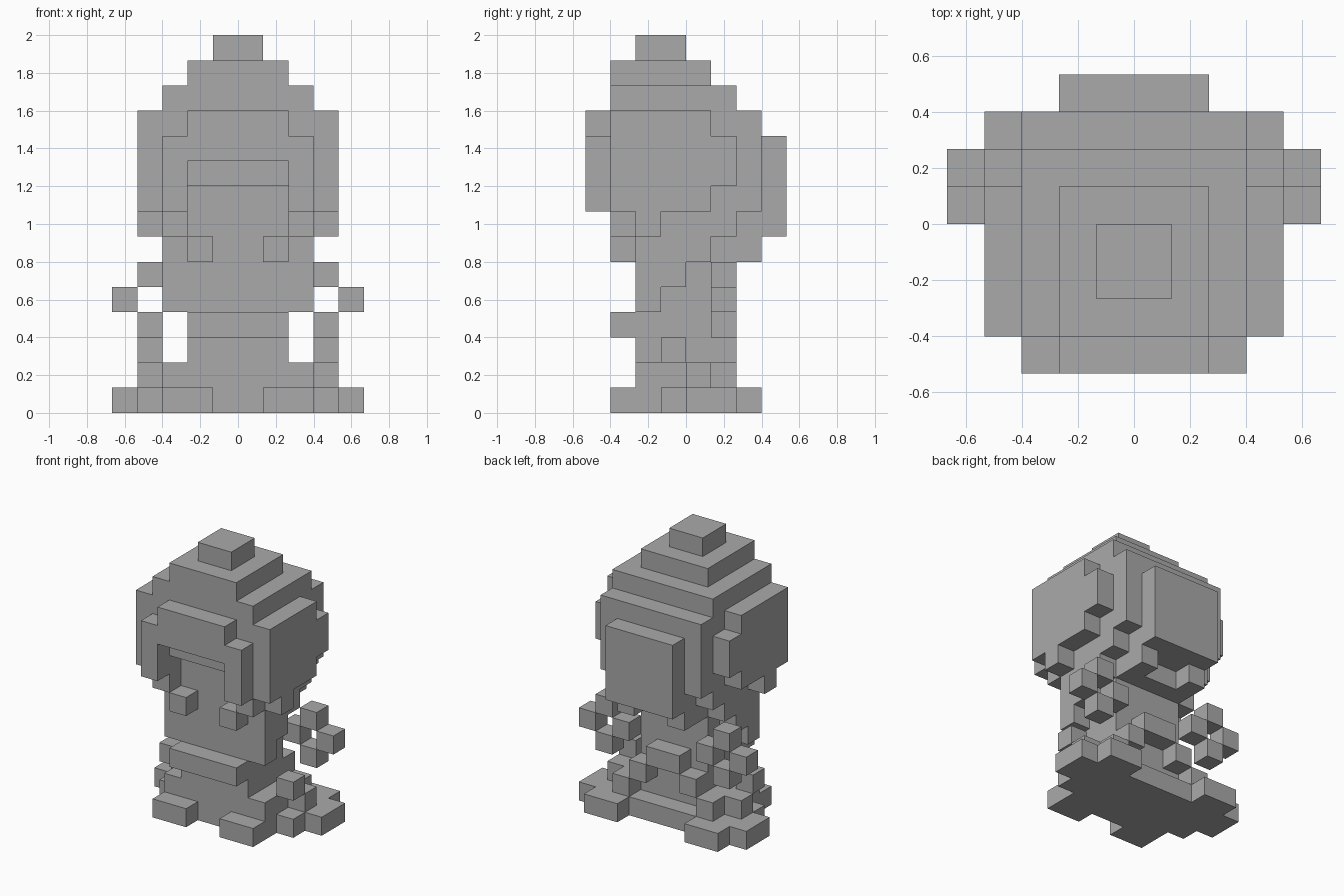
import bpy
import bmesh
from mathutils import Vector

cube = bpy.data.objects.get("Cube")
if cube:
    bpy.data.objects.remove(cube, do_unlink=True)

U = 2 / 15  # edge of one block

grey = bpy.data.materials.new("plain grey")
grey.use_nodes = True
grey.diffuse_color = (0.4, 0.4, 0.4, 1)
bsdf = next(n for n in grey.node_tree.nodes if n.type == 'BSDF_PRINCIPLED')
bsdf.inputs["Base Color"].default_value = (0.4, 0.4, 0.4, 1)

parts = {}
taken = set()


def block(name, x, y, z, mirror=False):
    """Fill a range of blocks; mirror repeats it on the other side."""
    cells = parts.setdefault(name, set())
    spans = [x, (-x[1], -x[0])] if mirror else [x]
    for a, b in spans:
        for i in range(a, b):
            for j in range(*y):
                for k in range(*z):
                    if (i, j, k) not in taken:
                        taken.add((i, j, k))
                        cells.add((i, j, k))


# Stepped hood
block("hood_knob", (-1, 1), (-2, 0), (14, 15))
block("hood_top", (-2, 2), (-3, 1), (13, 14))
block("hood_top", (-3, 3), (-3, 2), (12, 13))
block("hood", (-3, 3), (-3, 3), (9, 12))
block("hood", (-3, 3), (-2, 3), (8, 9))
block("hood", (-3, 3), (-2, 2), (7, 8))
block("hood", (-2, 2), (2, 3), (7, 8))
block("hood", (2, 3), (-3, -2), (7, 9), True)

# Raised rim around the face
block("hood_rim", (-2, 2), (-4, -3), (11, 12))
block("hood_rim", (-3, 3), (-4, -3), (10, 11))
block("hood_rim", (2, 3), (-4, -3), (8, 10), True)

# Side and back panels
block("side_panels", (3, 4), (-3, 1), (8, 12), True)
block("side_panels", (3, 4), (1, 2), (9, 11), True)
block("side_panels", (3, 4), (-2, -1), (7, 8), True)
block("back_panel", (-2, 2), (3, 4), (7, 11))

# Locks hanging below the hood
block("front_locks", (1, 2), (-3, -2), (6, 7), True)
block("back_locks", (1, 2), (2, 3), (6, 7), True)
block("back_locks", (-2, 2), (1, 2), (6, 7))

# Upper body with sleeves stepping forward
block("upper_body", (-2, 2), (-2, 1), (4, 7))
for step in range(3):
    block("sleeves", (2, 3), (-2, 1 - step), (6 - step, 7 - step), True)
block("waist", (-2, 2), (-2, 1), (2, 4))
block("belt", (-2, 2), (-3, -2), (3, 4))
block("hands", (3, 4), (-1, 0), (2, 3), True)

# Skirt
block("skirt", (-3, 3), (-2, 1), (1, 2))
block("skirt", (3, 4), (0, 1), (1, 2), True)

# Bow at the back: knot, loops and tails
block("bow_knot", (-1, 1), (1, 2), (3, 4))
for x, z in ((2, 4), (3, 5), (4, 4), (3, 3)):
    block("bow_loops", (x, x + 1), (1, 2), (z, z + 1), True)
for x, z in ((1, 2), (2, 1)):
    block("bow_tails", (x, x + 1), (1, 2), (z, z + 1), True)

# Hem and feet
block("hem", (-3, 3), (-2, 2), (0, 1))
block("front_feet", (1, 3), (-3, -2), (0, 1), True)
block("side_hem", (3, 4), (-1, 2), (0, 1), True)
block("side_hem", (4, 5), (0, 2), (0, 1), True)
block("back_feet", (2, 4), (2, 3), (0, 1), True)


def build(name, cells):
    """Make the outer faces of a part and merge the flat ones."""
    bm = bmesh.new()
    verts = {}

    def vert(p):
        key = tuple(round(c) for c in p)
        if key not in verts:
            verts[key] = bm.verts.new(Vector(key) * U)
        return verts[key]

    for cell in sorted(cells):
        for axis in range(3):
            for side in (0, 1):
                n = list(cell)
                n[axis] += 1 if side else -1
                if tuple(n) in taken:
                    continue
                corners = []
                for a, b in ((0, 0), (1, 0), (1, 1), (0, 1)):
                    p = list(cell)
                    p[axis] += side
                    p[(axis + 1) % 3] += a
                    p[(axis + 2) % 3] += b
                    corners.append(vert(p))
                bm.faces.new(corners if side else corners[::-1])
    bmesh.ops.dissolve_limit(bm, angle_limit=0.01,
                             verts=bm.verts[:], edges=bm.edges[:])
    mesh = bpy.data.meshes.new(name)
    bm.to_mesh(mesh)
    bm.free()
    mesh.materials.append(grey)
    bpy.context.collection.objects.link(bpy.data.objects.new(name, mesh))


for part, filled in parts.items():
    build(part, filled)
